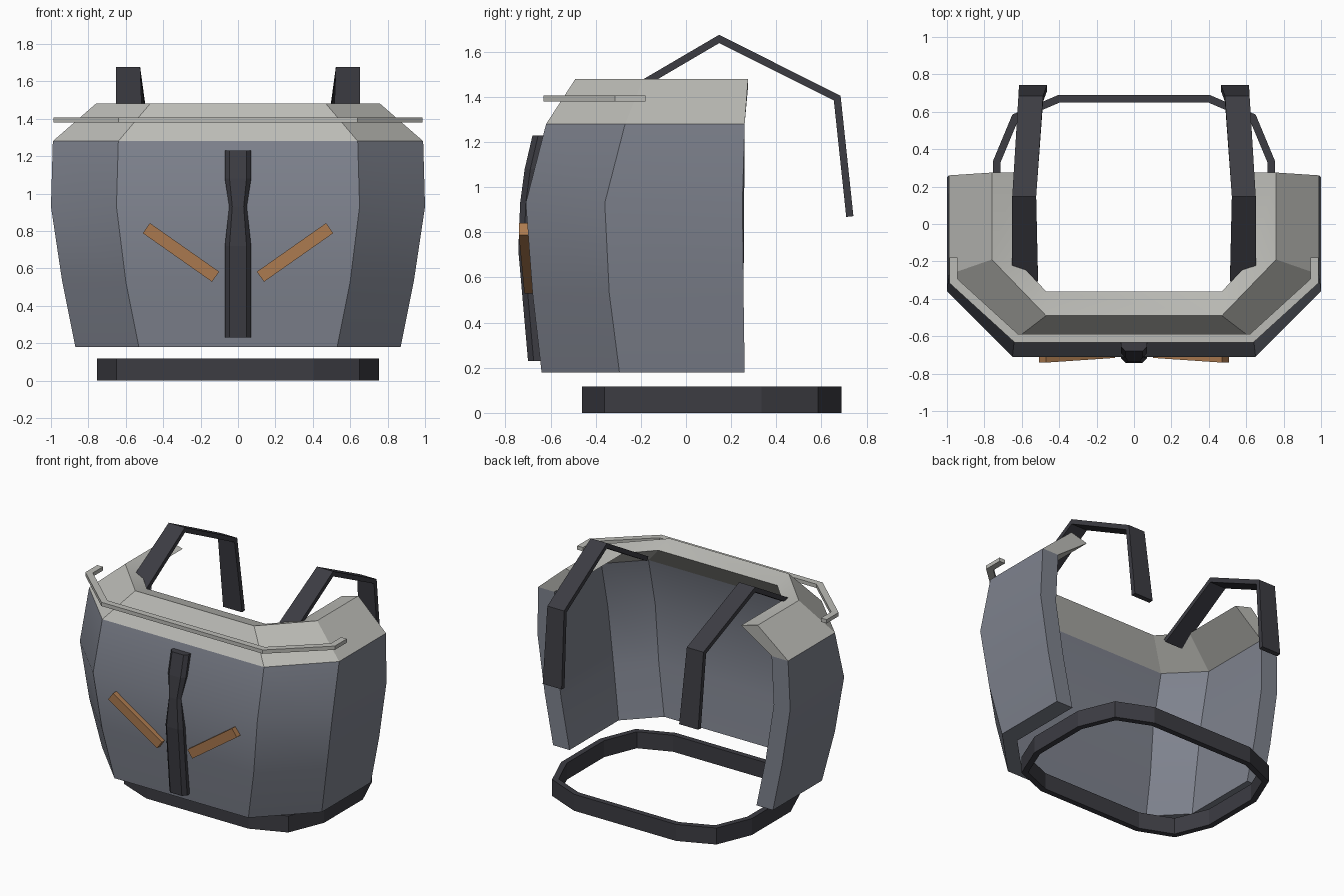
import bpy, bmesh, math
from mathutils import Vector

if "Cube" in bpy.data.objects:
    bpy.data.objects.remove(bpy.data.objects["Cube"])


def material(name, rgb):
    m = bpy.data.materials.new(name)
    m.diffuse_color = (*rgb, 1)
    m.use_nodes = True
    m.node_tree.nodes["Principled BSDF"].inputs["Base Color"].default_value = m.diffuse_color
    return m


STEEL = material("steel", (0.21, 0.225, 0.27))
PALE = material("pale_trim", (0.5, 0.5, 0.47))
DARK = material("dark_leather", (0.045, 0.045, 0.055))
BRONZE = material("bronze", (0.42, 0.2, 0.08))


def loft(name, rings, mat, closed=False, smooth=False):
    """Skin a run of equal-sized rings; cap the ends unless closed."""
    bm = bmesh.new()
    vs = [[bm.verts.new(p) for p in r] for r in rings]
    n, k = len(vs), len(vs[0])
    for i in range(n if closed else n - 1):
        a, b = vs[i], vs[(i + 1) % n]
        for j in range(k):
            bm.faces.new((a[j], a[(j + 1) % k], b[(j + 1) % k], b[j]))
    if not closed:
        bm.faces.new(vs[0])
        bm.faces.new(vs[-1])
    bmesh.ops.recalc_face_normals(bm, faces=bm.faces)
    me = bpy.data.meshes.new(name)
    bm.to_mesh(me)
    bm.free()
    me.materials.append(mat)
    ob = bpy.data.objects.new(name, me)
    bpy.context.collection.objects.link(ob)
    if smooth:
        bpy.ops.object.select_all(action='DESELECT')
        bpy.context.view_layer.objects.active = ob
        ob.select_set(True)
        bpy.ops.object.shade_smooth_by_angle(angle=math.radians(25))
    return ob


def offset(path, d, closed=False):
    """Mitred sideways offset of a 2D path."""
    pts = [Vector(p) for p in path]
    n, out = len(pts), []
    for i, p in enumerate(pts):
        ns = []
        for a, b in ((i - 1, i), (i, i + 1)):
            if closed or (a >= 0 and b < n):
                t = (pts[b % n] - pts[a % n]).normalized()
                ns.append(Vector((-t.y, t.x)))
        m = sum(ns, Vector((0, 0))).normalized()
        out.append(p + m * (d / m.dot(ns[0])))
    return out


def flat_band(name, path, width, z0, z1, mat, closed=False):
    """Rectangular section carried along a plan path."""
    a, b = offset(path, width / 2, closed), offset(path, -width / 2, closed)
    rings = [[(p.x, p.y, z0), (q.x, q.y, z0), (q.x, q.y, z1), (p.x, p.y, z1)]
             for p, q in zip(a, b)]
    return loft(name, rings, mat, closed)


# Shell rows: z, front corner x/y, side corner x/y, rear y
ROWS = [(0.18, 0.53, -0.64, 0.87, -0.295, 0.26),
        (0.53, 0.60, -0.68, 0.94, -0.34, 0.255),
        (0.93, 0.65, -0.71, 1.00, -0.36, 0.25),
        (1.28, 0.64, -0.62, 0.99, -0.27, 0.26),
        (1.48, 0.47, -0.49, 0.76, -0.19, 0.275)]
T = 0.13


def plan(row, t=0.0, drop=0.0):
    z, fx, fy, sx, sy, ry = row
    half = [(sx - t, ry), (sx - t, sy), (fx, fy + t)]
    return [(x, y, z - drop) for x, y in half] + \
           [(-x, y, z - drop) for x, y in reversed(half)]


def shell(name, rows, mat, drop=0.0):
    outer = [plan(r) for r in rows]
    inner = [plan(r, T, drop if r is rows[-1] else 0) for r in rows]
    rings = [[o[i] for o in outer] + [q[i] for q in reversed(inner)]
             for i in range(6)]
    loft(name, rings, mat, smooth=True)


shell("chest_plate", ROWS[:4], STEEL)
shell("collar", ROWS[3:], PALE, 0.035)

# Rail around the collar
half = [(0.965, -0.18), (0.965, -0.305), (0.63, -0.61)]
flat_band("collar_rail", half + [(-x, y) for x, y in reversed(half)],
          0.045, 1.38, 1.407, PALE)

# Waist belt ring
q = [(0.40, -0.44), (0.635, -0.345), (0.735, -0.10),
     (0.735, 0.33), (0.635, 0.57), (0.40, 0.67)]
flat_band("belt", q + [(-x, y) for x, y in reversed(q)],
          0.04, 0, 0.118, DARK, True)

# Pinched central ridge: z, half width, front y
ridge = [(0.23, 0.07, -0.70), (0.72, 0.07, -0.743), (0.93, 0.047, -0.735),
         (1.08, 0.07, -0.715), (1.23, 0.07, -0.68)]
loft("centre_ridge", [[(-w, y + 0.06, z), (-w, y + 0.025, z), (-w * 0.65, y, z),
                       (w * 0.65, y, z), (w, y + 0.025, z), (w, y + 0.06, z)]
                      for z, w, y in ridge], DARK)

for s, side in ((1, "right"), (-1, "left")):
    # Slanted chest bar
    rings = []
    u = Vector((-0.58, 0, 0.815)) * 0.033
    for x, y, z in ((0.12, -0.693, 0.555), (0.49, -0.718, 0.815)):
        c, d = Vector((x, y, z)), Vector((0, 0.023, 0))
        rings.append([(s * p.x, p.y, p.z)
                      for p in (c + u + d, c + u - d, c - u - d, c - u + d)])
    loft("chest_bar_" + side, rings, BRONZE)

    # Shoulder strap: path in y/z, centre x and half width at each point
    path = [(-0.30, 1.395), (0.147, 1.657), (0.67, 1.395), (0.726, 0.87)]
    xs = [(0.583, 0.07), (0.587, 0.064), (0.552, 0.066), (0.54, 0.075)]
    rings = [[(s * (x - w), a.x, a.y), (s * (x + w), a.x, a.y),
              (s * (x + w), b.x, b.y), (s * (x - w), b.x, b.y)]
             for a, b, (x, w) in zip(offset(path, 0.016), offset(path, -0.016), xs)]
    loft("shoulder_strap_" + side, rings, DARK)
